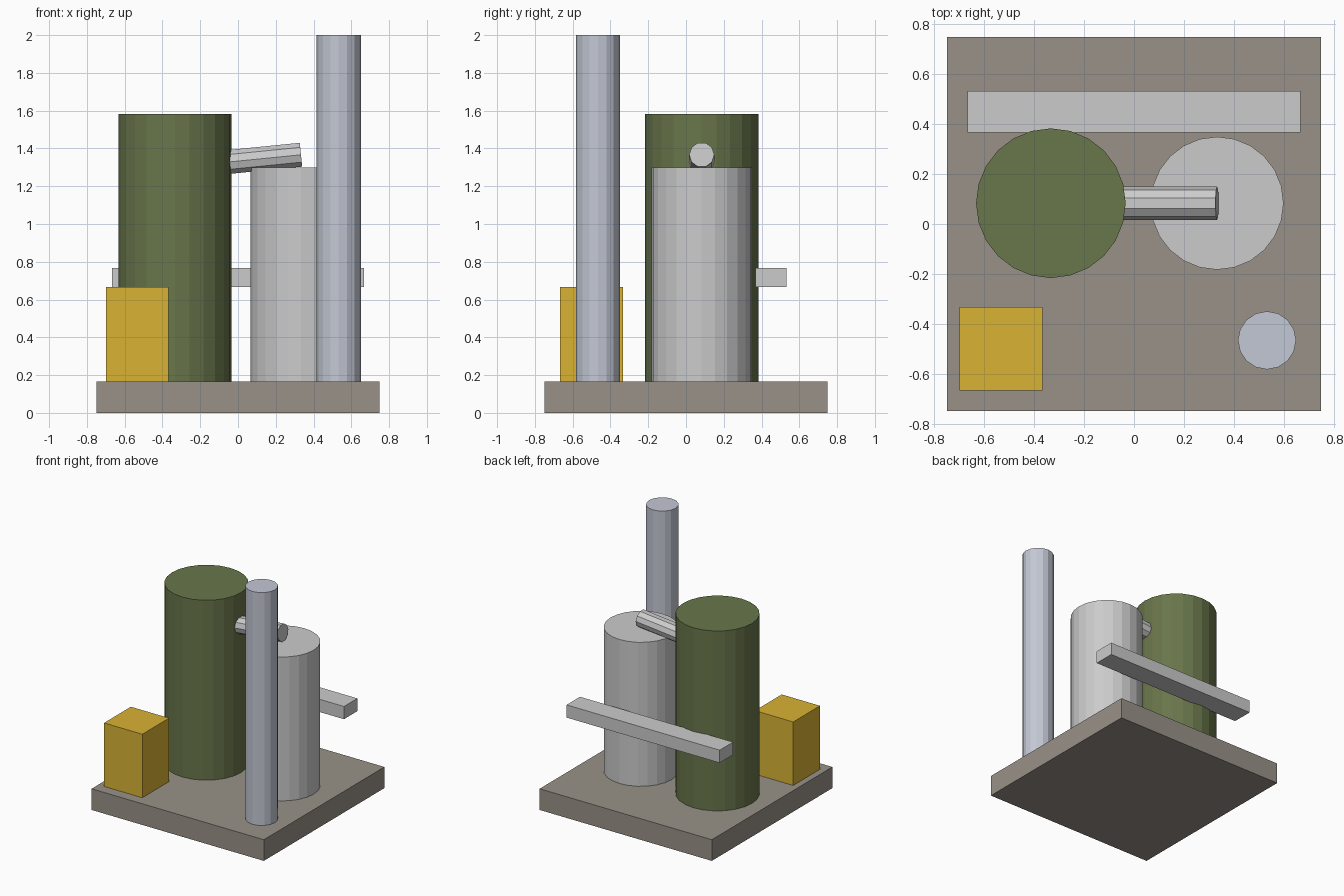
import bpy
from mathutils import Vector

if "Cube" in bpy.data.objects:
    bpy.data.objects.remove(bpy.data.objects["Cube"])

U = 1 / 6  # design unit


def paint(obj, name, rgb):
    obj.name = name
    if rgb:
        mat = bpy.data.materials.new(name + "_paint")
        mat.diffuse_color = (*rgb, 1)
        mat.use_nodes = True
        mat.node_tree.nodes["Principled BSDF"].inputs["Base Color"].default_value = mat.diffuse_color
        obj.data.materials.append(mat)
    return obj


def box(name, lo, hi, rgb=None):
    lo, hi = Vector(lo) * U, Vector(hi) * U
    bpy.ops.mesh.primitive_cube_add(size=1, location=(lo + hi) / 2)
    obj = bpy.context.object
    obj.scale = hi - lo
    bpy.ops.object.transform_apply(location=False, rotation=False, scale=True)
    return paint(obj, name, rgb)


def tube(name, start, end, radius, sides, rgb=None):
    start, end = Vector(start) * U, Vector(end) * U
    axis = end - start
    bpy.ops.mesh.primitive_cylinder_add(
        vertices=sides, radius=radius * U, depth=axis.length,
        location=(start + end) / 2,
        rotation=Vector((0, 0, 1)).rotation_difference(axis).to_euler())
    return paint(bpy.context.object, name, rgb)


# Square slab
box("base_slab", (-4.5, -4.5, 0), (4.5, 4.5, 1), (0.315, 0.285, 0.245))

# Two large tanks and the tall chimney
tube("green_tank", (-2, 0.5, 1), (-2, 0.5, 9.5), 1.8, 24, (0.14, 0.18, 0.07))
tube("grey_tank", (2, 0.5, 1), (2, 0.5, 7.8), 1.6, 24)
tube("chimney", (3.2, -2.8, 1), (3.2, -2.8, 12), 0.7, 16, (0.55, 0.58, 0.66))

# Sloping pipe from the green tank to above the grey tank
tube("link_pipe", (-2, 0.5, 7.8), (2, 0.5, 8.2), 0.4, 10)

# Control cabinet and rear walkway beam
box("control_cabinet", (-4.2, -4, 1), (-2.2, -2, 4), (0.69, 0.45, 0.033))
box("rear_walkway", (-4, 2.2, 4), (4, 3.2, 4.6))
